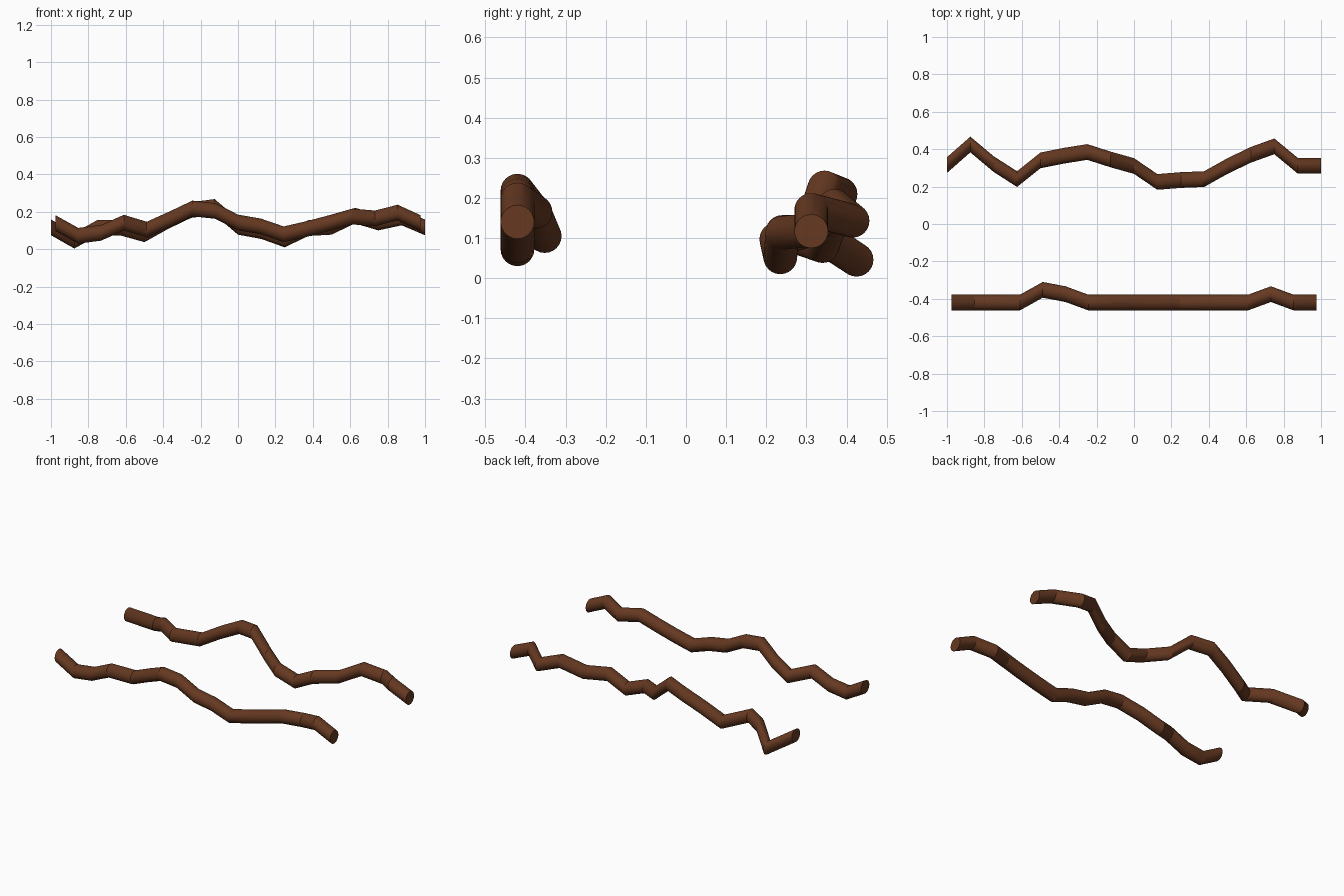
import bpy, bmesh, math

if "Cube" in bpy.data.objects:
    bpy.data.objects.remove(bpy.data.objects["Cube"])

SIDES = 24
RADIUS = 0.042

bark = bpy.data.materials.new("brown")
bark.diffuse_color = (0.13, 0.04, 0.015, 1)
bark.use_nodes = True
bark.node_tree.nodes["Principled BSDF"].inputs["Base Color"].default_value = bark.diffuse_color


def wavy_branch(name, half_length, path):
    """Loft upright circles along x through evenly spaced (y, z) centres."""
    bm = bmesh.new()
    rings = []
    for i, (y, z) in enumerate(path):
        x = -half_length + 2 * half_length * i / (len(path) - 1)
        rings.append([bm.verts.new((x,
                                    y + RADIUS * math.cos(math.tau * k / SIDES),
                                    z + RADIUS * math.sin(math.tau * k / SIDES)))
                      for k in range(SIDES)])
    for a, b in zip(rings, rings[1:]):
        for k in range(SIDES):
            n = (k + 1) % SIDES
            bm.faces.new((a[k], a[n], b[n], b[k]))
    # end caps
    bm.faces.new(rings[0])
    bm.faces.new(rings[-1])
    bmesh.ops.recalc_face_normals(bm, faces=bm.faces)
    mesh = bpy.data.meshes.new(name)
    bm.to_mesh(mesh)
    bm.free()
    mesh.materials.append(bark)
    obj = bpy.data.objects.new(name, mesh)
    bpy.context.collection.objects.link(obj)
    bpy.context.view_layer.objects.active = obj
    obj.select_set(True)
    bpy.ops.object.shade_smooth_by_angle(angle=math.radians(20))
    obj.select_set(False)


# branch at the back
wavy_branch("back_branch", 1.0, [
    (0.315, 0.117), (0.425, 0.046), (0.32, 0.115), (0.24, 0.115), (0.34, 0.08),
    (0.365, 0.15), (0.385, 0.21), (0.345, 0.226), (0.31, 0.12), (0.225, 0.097),
    (0.235, 0.052), (0.24, 0.113), (0.31, 0.12), (0.37, 0.18), (0.415, 0.143),
    (0.312, 0.17), (0.312, 0.117)])

# branch at the front
wavy_branch("front_branch", 0.976, [
    (-0.42, 0.14), (-0.42, 0.072), (-0.42, 0.088), (-0.42, 0.142), (-0.352, 0.105),
    (-0.375, 0.16), (-0.42, 0.218), (-0.42, 0.205), (-0.42, 0.143), (-0.42, 0.122),
    (-0.42, 0.08), (-0.42, 0.108), (-0.42, 0.14), (-0.42, 0.175), (-0.375, 0.165),
    (-0.42, 0.196), (-0.42, 0.14)])
